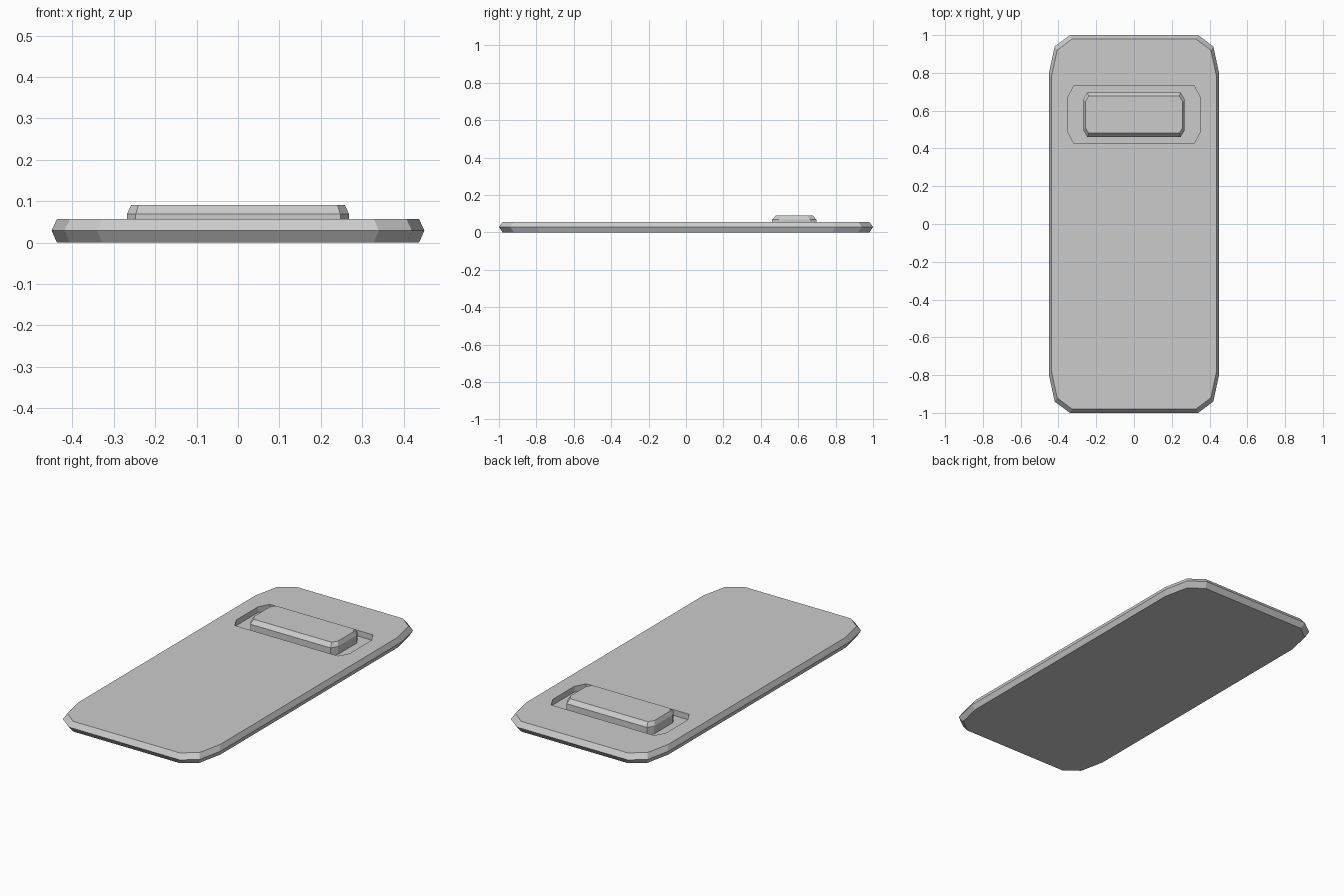
import bpy, bmesh

if "Cube" in bpy.data.objects:
    bpy.data.objects.remove(bpy.data.objects["Cube"])


def outline(corner, cy=0.0):
    """Mirror the points of one corner into a full symmetric outline."""
    q = list(corner)
    r = q[::-1]
    pts = q + [(-x, y) for x, y in r] + [(-x, -y) for x, y in q] + [(x, -y) for x, y in r]
    return [(x, y + cy) for x, y in pts]


def loft(name, layers):
    """Stack outlines at given heights into a closed solid."""
    bm = bmesh.new()
    rings = [[bm.verts.new((x, y, z)) for x, y in pts] for pts, z in layers]
    n = len(rings[0])
    for a, b in zip(rings, rings[1:]):
        for i in range(n):
            j = (i + 1) % n
            bm.faces.new((a[i], a[j], b[j], b[i]))
    bm.faces.new(rings[0][::-1])
    bm.faces.new(rings[-1])
    bmesh.ops.recalc_face_normals(bm, faces=bm.faces)
    mesh = bpy.data.meshes.new(name)
    bm.to_mesh(mesh)
    bm.free()
    obj = bpy.data.objects.new(name, mesh)
    bpy.context.collection.objects.link(obj)
    return obj


CY = 0.579      # centre of the recess and raised bar
FLOOR = 0.025   # height of the recess floor

# Flat slab body with a pointed edge all round
rim = outline([(0.45, 0.80), (0.42, 0.94), (0.34, 1.0)])
face = outline([(0.437, 0.78), (0.407, 0.92), (0.328, 0.98)])
body = loft("body", [(face, 0.0), (rim, 0.029), (face, 0.057)])

# Recess cut into the top
pocket = outline([(0.349, 0.095), (0.317, 0.154)], CY)
cutter = loft("recess_cutter", [(pocket, FLOOR), (pocket, 0.2)])
cutter.hide_render = True
cutter.hide_set(True)
cut = body.modifiers.new("recess", 'BOOLEAN')
cut.operation = 'DIFFERENCE'
cut.solver = 'EXACT'
cut.object = cutter

# Raised bar standing in the recess, chamfered on top
side = outline([(0.268, 0.083), (0.247, 0.118)], CY)
top = outline([(0.258, 0.068), (0.240, 0.098)], CY)
loft("raised_bar", [(side, FLOOR), (side, 0.069), (top, 0.091)])
